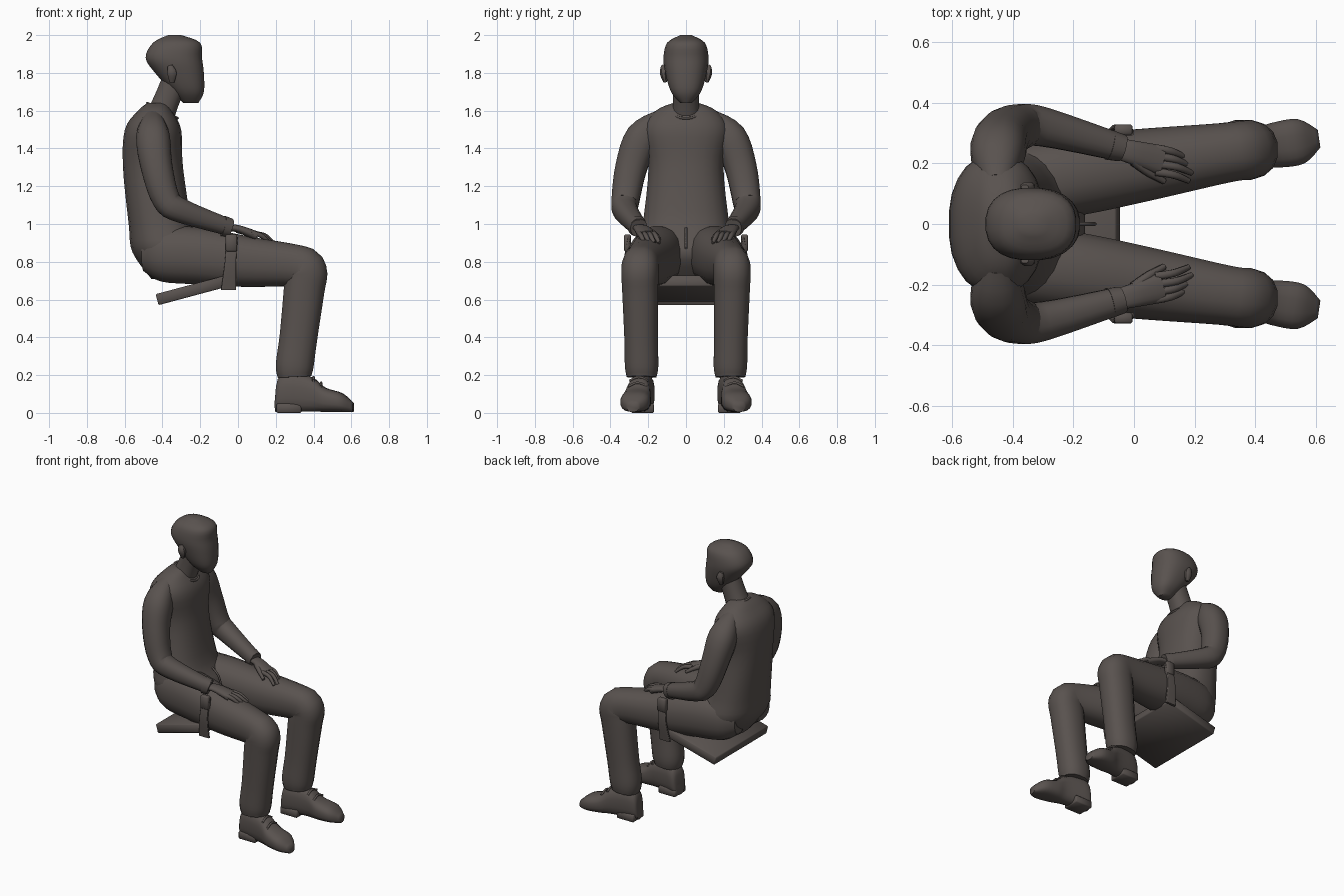
import bpy, bmesh, math
from mathutils import Vector

cube = bpy.data.objects.get("Cube")
if cube:
    bpy.data.objects.remove(cube)

taupe = bpy.data.materials.new("dark taupe")
taupe.use_nodes = True
taupe.diffuse_color = (0.1, 0.085, 0.078, 1)
taupe.node_tree.nodes["Principled BSDF"].inputs["Base Color"].default_value = taupe.diffuse_color
UP = Vector((0, 0, 1))
ACROSS = Vector((0, 1, 0))


def finish(name, bm):
    """Turn a bmesh into a shaded object."""
    bmesh.ops.recalc_face_normals(bm, faces=bm.faces)
    mesh = bpy.data.meshes.new(name)
    bm.to_mesh(mesh)
    bm.free()
    mesh.materials.append(taupe)
    part = bpy.data.objects.new(name, mesh)
    bpy.context.collection.objects.link(part)
    bpy.ops.object.select_all(action="DESELECT")
    part.select_set(True)
    bpy.context.view_layer.objects.active = part
    bpy.ops.object.shade_smooth_by_angle(angle=math.radians(50))
    return part


def smooth_rows(rows, steps=4):
    """Pass a smooth curve through rows of numbers."""
    last = len(rows) - 1
    result = []
    for i in range(last):
        near = rows[max(i - 1, 0)], rows[i], rows[i + 1], rows[min(i + 2, last)]
        for step in range(steps):
            t = step / steps
            row = []
            for before, start, end, after in zip(*near):
                leave, arrive = (end - before) / 2, (after - start) / 2
                bend = 3 * (end - start) - 2 * leave - arrive
                twist = leave + arrive - 2 * (end - start)
                row.append(start + t * (leave + t * (bend + t * twist)))
            result.append(row)
    return result + [rows[last]]


def squash(value, power):
    return math.copysign(abs(value) ** (2 / power), value)


def loft(name, rows, normal=None, sides=16, power=2.3):
    """Skin rounded rings; each row is x, y, z, half width, half depth."""
    rows = smooth_rows(rows)
    bm = bmesh.new()
    rings = []
    for i, (x, y, z, width, depth) in enumerate(rows):
        centre = Vector((x, y, z))
        behind, ahead = rows[max(i - 1, 0)], rows[min(i + 1, len(rows) - 1)]
        along = normal or Vector(ahead[:3]) - Vector(behind[:3])
        along = along.normalized()
        wide = (ACROSS - along * ACROSS.dot(along)).normalized()
        deep = along.cross(wide)
        ring = []
        for k in range(sides):
            angle = math.tau * (k + 0.5) / sides
            offset = wide * width * squash(math.cos(angle), power)
            offset += deep * depth * squash(math.sin(angle), power)
            ring.append(bm.verts.new(centre + offset))
        rings.append(ring)
    for lower, upper in zip(rings, rings[1:]):
        for k in range(sides):
            bm.faces.new((lower[k - 1], lower[k], upper[k], upper[k - 1]))
    bm.faces.new(rings[0])
    bm.faces.new(rings[-1])
    return finish(name, bm)


def body(name, rows):
    """Stack level rings; each row is height, back, front, half width."""
    stack = [((back + front) / 2, 0, z, width, (front - back) / 2) for z, back, front, width in rows]
    return loft(name, stack, normal=UP, sides=24, power=2.4)


def limb(name, rows, side=1, ratio=1, sides=16):
    """Bend a tube along x, y, z, radius rows on one side of the body."""
    return loft(name, [(x, y * side, z, r, r * ratio) for x, y, z, r in rows], sides=sides)


def box(name, centre, size, tilt=0):
    bm = bmesh.new()
    bmesh.ops.create_cube(bm, size=1)
    bmesh.ops.scale(bm, vec=size, verts=bm.verts)
    bmesh.ops.bevel(bm, geom=bm.edges[:], offset=0.006, segments=1, affect="EDGES")
    part = finish(name, bm)
    part.location, part.rotation_euler = centre, (0, tilt, 0)


def cord(name, points, cyclic=False):
    curve = bpy.data.curves.new(name, "CURVE")
    curve.dimensions = "3D"
    curve.bevel_depth = 0.007
    curve.bevel_resolution = 1
    curve.resolution_u = 4
    path = curve.splines.new("BEZIER")
    path.bezier_points.add(len(points) - 1)
    for knot, point in zip(path.bezier_points, points):
        knot.co = point
        knot.handle_left_type = knot.handle_right_type = "AUTO"
    path.use_cyclic_u = cyclic
    curve.materials.append(taupe)
    bpy.context.collection.objects.link(bpy.data.objects.new(name, curve))


def splay(x):
    """Sideways distance of a leg or foot, which opens outwards to the front."""
    return 0.19 + 0.15 * x


# Torso, neck and head
body("torso", [
    (0.71, -0.46, -0.25, 0.14), (0.85, -0.56, -0.16, 0.25), (1, -0.58, -0.24, 0.23),
    (1.3, -0.61, -0.29, 0.2), (1.5, -0.6, -0.3, 0.23), (1.6, -0.53, -0.35, 0.16),
    (1.64, -0.48, -0.38, 0.07)])
limb("neck", [(-0.43, 0, 1.53, 0.08), (-0.38, 0, 1.65, 0.07), (-0.33, 0, 1.77, 0.07)])
body("head", [
    (1.64, -0.29, -0.21, 0.03), (1.7, -0.35, -0.18, 0.08), (1.8, -0.44, -0.18, 0.11),
    (1.88, -0.49, -0.19, 0.12), (1.96, -0.45, -0.2, 0.1), (2, -0.37, -0.3, 0.03)])
turns = [math.tau * k / 8 for k in range(8)]
cord("collar", [(0.08 * math.cos(a) - 0.4, 0.08 * math.sin(a), 1.6 - 0.04 * math.cos(a)) for a in turns], True)
cord("trouser_fly", [(-0.2, 0, 0.98), (-0.15, 0, 0.93), (-0.13, 0, 0.87)])

# Tilted seat board
box("seat_board", (-0.24, 0, 0.65), (0.39, 0.58, 0.06), tilt=math.radians(-15))

for side, label in ((1, "left_"), (-1, "right_")):
    limb(label + "ear", [(-0.35, 0.11, 1.75, 0.01), (-0.35, 0.12, 1.8, 0.02), (-0.36, 0.12, 1.84, 0.01)],
         side, ratio=1.3, sides=8)

    # Sleeve from shoulder over the elbow to the cuff
    wrist = (-0.04, 0.25, 0.98, 0.045)
    limb(label + "sleeve", [
        (-0.45, 0.13, 1.56, 0.05), (-0.45, 0.23, 1.46, 0.09), (-0.43, 0.29, 1.3, 0.085),
        (-0.38, 0.32, 1.13, 0.075), (-0.3, 0.32, 1.07, 0.065), wrist], side)
    limb(label + "cuff", [(-0.08, 0.26, 0.99, 0.05), wrist], side, ratio=1.1)

    # Hand resting on the thigh
    limb(label + "palm", [(-0.06, 0.25, 0.98, 0.035), (0, 0.235, 0.975, 0.04), (0.09, 0.21, 0.94, 0.05)],
         side, ratio=0.5)
    for finger in range(4):
        y = 0.25 - 0.026 * finger
        tip = 0.19 - 0.01 * abs(finger - 2)
        limb(label + "finger", [(0.07, y, 0.95, 0.014), (tip - 0.05, y - 0.01, 0.94, 0.013),
                                (tip, y - 0.03, 0.9, 0.009)], side, sides=8)
    limb(label + "thumb", [(0, 0.21, 0.97, 0.02), (0.05, 0.17, 0.95, 0.015), (0.1, 0.14, 0.92, 0.01)],
         side, sides=8)

    # Trouser leg from hip over the knee to the hem
    leg = [(-0.5, 0.84, 0.08), (-0.4, 0.84, 0.13), (-0.2, 0.83, 0.135), (0.05, 0.8, 0.12),
           (0.3, 0.78, 0.1), (0.36, 0.75, 0.1), (0.35, 0.65, 0.097), (0.32, 0.4, 0.09),
           (0.3, 0.25, 0.09), (0.3, 0.19, 0.08)]
    limb(label + "trouser_leg", [(x, splay(x), z, r) for x, z, r in leg], side, ratio=1.13)

    # Shoe with heel and laces
    shoe = [(0.2, 0.08, 0.04), (0.23, 0.2, 0.06), (0.38, 0.19, 0.06),
            (0.46, 0.13, 0.075), (0.55, 0.1, 0.075), (0.61, 0.05, 0.03)]
    loft(label + "shoe", [(x, splay(x) * side, top / 2 + 0.005, width, top / 2) for x, top, width in shoe],
         normal=Vector((1, 0.15 * side, 0)), power=2.7)
    box(label + "heel", (0.27, splay(0.27) * side, 0.025), (0.13, 0.12, 0.05))
    for x, z in ((0.4, 0.18), (0.44, 0.15)):
        middle = splay(x) * side
        cord(label + "lace", [(x, middle - 0.05, z - 0.01), (x, middle, z + 0.01), (x, middle + 0.05, z - 0.01)])

    # Strap and buckle beside the thigh
    loft(label + "strap", [(-0.03, 0.3 * side, 0.93, 0.008, 0.03), (-0.04, 0.32 * side, 0.8, 0.008, 0.03),
                           (-0.05, 0.3 * side, 0.65, 0.008, 0.04)], normal=UP, power=6)
    box(label + "buckle", (-0.035, 0.31 * side, 0.9), (0.06, 0.035, 0.09))
